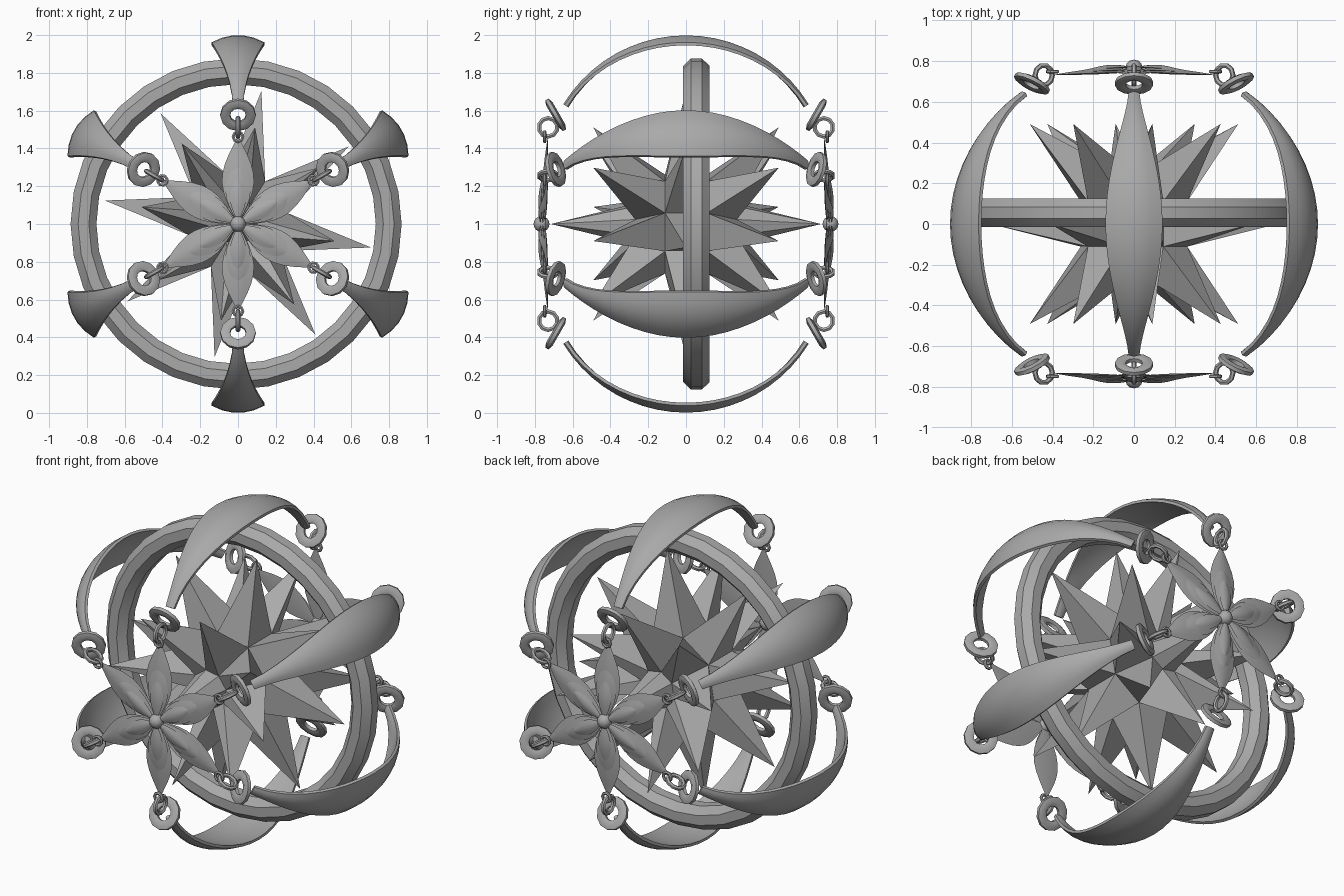
import bpy, bmesh
from math import sin, cos, pi, radians, asin
from mathutils import Vector, Matrix

if "Cube" in bpy.data.objects:
    bpy.data.objects.remove(bpy.data.objects["Cube"])

metal = bpy.data.materials.new("plain grey")
metal.use_nodes = True
GREY = (0.4, 0.4, 0.4, 1)
metal.diffuse_color = GREY
metal.node_tree.nodes["Principled BSDF"].inputs["Base Color"].default_value = GREY

CENTRE = Vector((0, 0, 1))
ANGLES = [radians(30 + 60 * i) for i in range(6)]


def finish(name, bm, smooth=None):
    """Turn a bmesh into a named object, smooth below the given angle."""
    bmesh.ops.recalc_face_normals(bm, faces=bm.faces)
    mesh = bpy.data.meshes.new(name)
    bm.to_mesh(mesh)
    bm.free()
    mesh.materials.append(metal)
    ob = bpy.data.objects.new(name, mesh)
    bpy.context.collection.objects.link(ob)
    if smooth:
        bpy.ops.object.select_all(action="DESELECT")
        ob.select_set(True)
        bpy.context.view_layer.objects.active = ob
        bpy.ops.object.shade_smooth_by_angle(angle=radians(smooth))
    return ob


def spoke(angle, side=1):
    """Frame with x = sideways, y = depth, z = outward along the spoke."""
    ca, sa = cos(angle), sin(angle)
    return Matrix(((-sa, 0, ca, 0), (0, side, 0, 0), (ca, 0, sa, 1), (0, 0, 0, 1)))


def loft(bm, sections, matrix, closed=False):
    """Skin closed rings of points."""
    rings = [[bm.verts.new(matrix @ Vector(p)) for p in s] for s in sections]
    pairs = list(zip(rings, rings[1:]))
    if closed:
        pairs.append((rings[-1], rings[0]))
    else:
        bm.faces.new(rings[0])
        bm.faces.new(rings[-1])
    for a, b in pairs:
        n = len(a)
        for i in range(n):
            j = (i + 1) % n
            bm.faces.new((a[i], a[j], b[j], b[i]))


def torus(bm, matrix, major, across, thick, segs, sides=6):
    """Ring lying in local xy; across is radial, thick is along z."""
    sections = []
    for i in range(segs):
        a = 2 * pi * i / segs
        ring = []
        for j in range(sides):
            b = 2 * pi * (j + 0.5) / sides
            r = major + across * cos(b)
            ring.append((r * cos(a), r * sin(a), thick * sin(b)))
        sections.append(ring)
    loft(bm, sections, matrix, closed=True)


# Spiked star: a faceted ball with every face drawn out to a point
def build_star():
    bm = bmesh.new()
    core, reach, twist = 0.29, 0.715, radians(80 + 22.5)
    sections = []
    for lat in (-67.5, -22.5, 22.5, 67.5):
        la = radians(lat)
        sections.append([(core * cos(la) * cos(twist + k * pi / 4), core * sin(la),
                          core * cos(la) * sin(twist + k * pi / 4)) for k in range(8)])
    loft(bm, sections, Matrix.Translation(CENTRE))
    poked = bmesh.ops.poke(bm, faces=bm.faces[:])
    for v in poked["verts"]:
        v.co = CENTRE + (v.co - CENTRE).normalized() * reach
    finish("spiked_star", bm)


# Main hoop around the star
def build_hoop():
    bm = bmesh.new()
    m = Matrix.Translation((-0.01, 0.055, 1)) @ Matrix.Rotation(pi / 2, 4, "X")
    torus(bm, m, 0.808, 0.074, 0.076, 32, 8)
    finish("main_hoop", bm, 40)


# Curved band, broad in the middle and narrow at both ends
def build_band(index, angle):
    bm = bmesh.new()
    radius, base, steps = 0.76, 0.24, 20
    limit = asin(0.65 / radius)
    us = [-1, -0.6, -0.2, 0.2, 0.6, 1]
    sections = []
    for i in range(steps + 1):
        t = 2 * i / steps - 1
        phi = t * limit
        bulge = max(cos(pi / 2 * t), 0) ** 1.6
        w = 0.027 + 0.113 * bulge
        curl = 0.008 + 0.03 * bulge

        def point(u, d):
            r = radius - curl * u * u - d
            return (w * u, r * sin(phi), base + r * cos(phi))
        outer = [point(u, 0) for u in us]
        inner = [point(u, 0.032 - 0.016 * u * u) for u in reversed(us)]
        sections.append(outer + inner)
    loft(bm, sections, spoke(angle))
    finish(f"curved_band_{index}", bm, 50)


# Eyelet on a band end, with the links that join it to the flower
def build_links(index, angle, side, label):
    frame = spoke(angle, side)
    bm = bmesh.new()
    tilt = Matrix.Rotation(radians(-30), 4, "X")
    torus(bm, frame @ Matrix.Translation((0, 0.69, 0.578)) @ tilt @ Matrix.Rotation(pi / 2, 4, "X"),
          0.068, 0.03, 0.019, 12)
    finish(f"{label}_eyelet_{index}", bm, 45)
    bm = bmesh.new()
    torus(bm, frame @ Matrix.Translation((0, 0.73, 0.512)) @ Matrix.Rotation(pi / 2, 4, "Y"),
          0.049, 0.013, 0.013, 10)
    torus(bm, frame @ Matrix.Translation((0, 0.748, 0.462)) @ Matrix.Rotation(pi / 2, 4, "X"),
          0.026, 0.009, 0.009, 8)
    finish(f"{label}_link_{index}", bm, 45)


# Pointed petal with a raised midrib
def add_petal(bm, matrix, start, tip, width, depth, thick):
    steps = 9
    sections = []
    for i in range(steps + 1):
        t = i / steps
        w = width * max(sin(pi * (0.06 + 0.93 * t)), 0.03) ** 1.15
        d = depth - 0.014 * t * t
        z = start + (tip - start) * t
        k = thick * w / width
        sections.append([(-w, d, z), (-w * 0.5, d + k * 0.55, z), (0, d + k, z),
                         (w * 0.5, d + k * 0.55, z), (w, d, z), (0, d - k * 0.5, z)])
    loft(bm, sections, matrix)


# Flower of three stacked petal layers and a bead
def build_flower(side, label):
    bm = bmesh.new()
    for angle in ANGLES:
        frame = spoke(angle, side)
        add_petal(bm, frame, 0.02, 0.465, 0.085, 0.745, 0.016)
        add_petal(bm, frame, 0.02, 0.35, 0.066, 0.757, 0.016)
        add_petal(bm, frame, 0.02, 0.27, 0.042, 0.770, 0.014)
    finish(f"{label}_flower", bm, 35)
    bm = bmesh.new()
    bmesh.ops.create_uvsphere(bm, u_segments=12, v_segments=8, radius=0.042,
                              matrix=Matrix.Translation((0, side * 0.765, 1)))
    finish(f"{label}_flower_bead", bm, 60)


build_star()
build_hoop()
for n, a in enumerate(ANGLES, 1):
    build_band(n, a)
for side, label in ((-1, "front"), (1, "back")):
    build_flower(side, label)
    for n, a in enumerate(ANGLES, 1):
        build_links(n, a, side, label)
